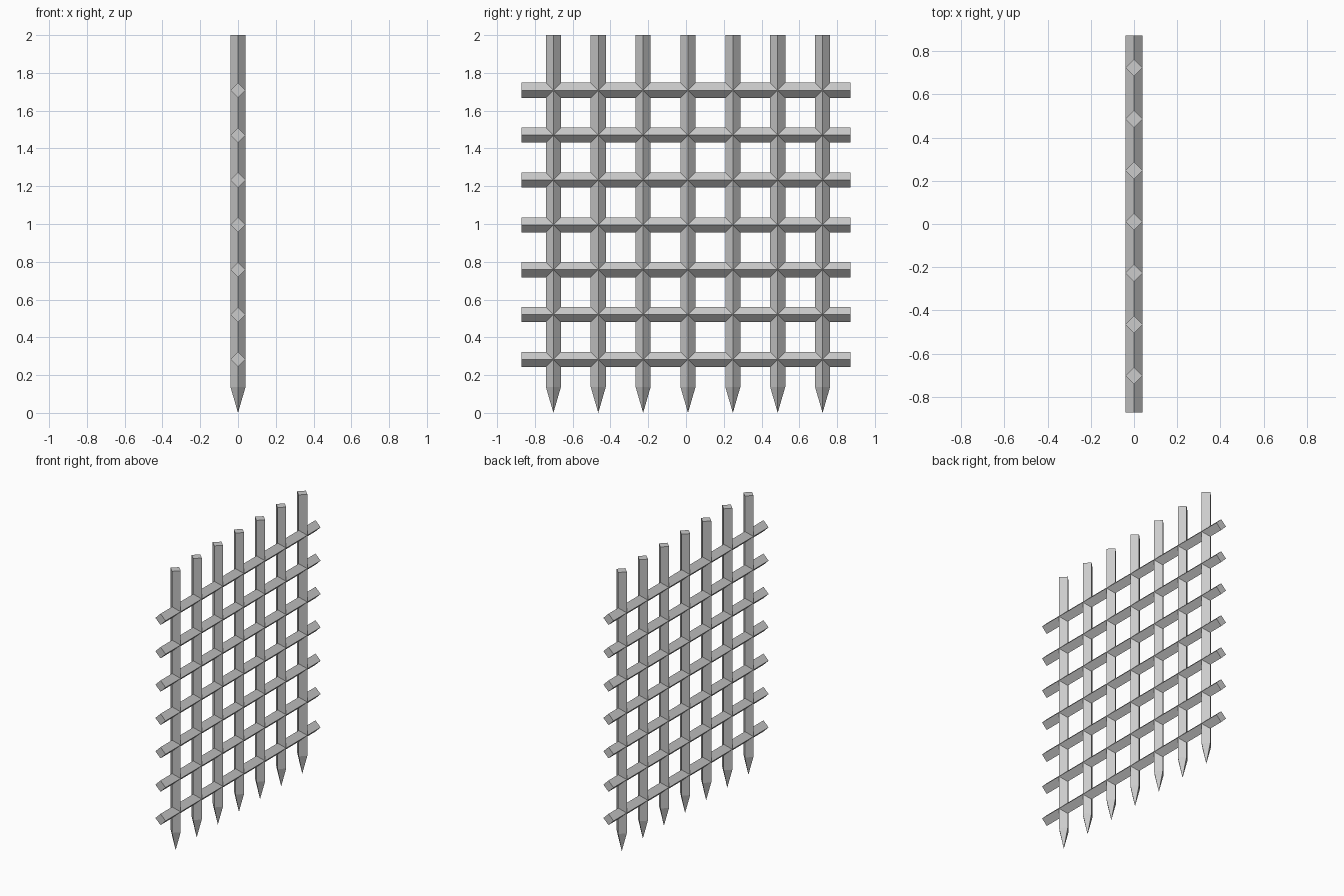
import bpy, bmesh

if "Cube" in bpy.data.objects:
    bpy.data.objects.remove(bpy.data.objects["Cube"])

R = 0.04        # half diagonal of the diamond-section bars
STEP = 0.2375   # spacing of the grid
COUNT = 7
DIAMOND = [(1, 0), (0, 1), (-1, 0), (0, -1)]


def make_bar(name, rings, tip=None):
    """Loft capped diamond rings; an optional tip point closes the start."""
    bm = bmesh.new()
    loops = [[bm.verts.new(p) for p in ring] for ring in rings]
    for a, b in zip(loops, loops[1:]):
        for i in range(4):
            j = (i + 1) % 4
            bm.faces.new((a[i], a[j], b[j], b[i]))
    bm.faces.new(loops[-1])
    if tip:
        t = bm.verts.new(tip)
        for i in range(4):
            bm.faces.new((t, loops[0][(i + 1) % 4], loops[0][i]))
    else:
        bm.faces.new(loops[0])
    bmesh.ops.recalc_face_normals(bm, faces=bm.faces[:])
    mesh = bpy.data.meshes.new(name)
    bm.to_mesh(mesh)
    bm.free()
    obj = bpy.data.objects.new(name, mesh)
    bpy.context.collection.objects.link(obj)


for n in range(COUNT):
    # upright bars with spiked lower ends
    y = -0.702 + n * STEP
    make_bar(f"upright_bar_{n + 1}",
             [[(R * u, y + R * v, z) for u, v in DIAMOND] for z in (0.138, 2.0)],
             tip=(0, y, 0))
    # horizontal cross bars
    zc = 0.283 + n * STEP
    make_bar(f"cross_bar_{n + 1}",
             [[(R * u, yy, zc + R * v) for u, v in DIAMOND] for yy in (-0.872, 0.872)])
